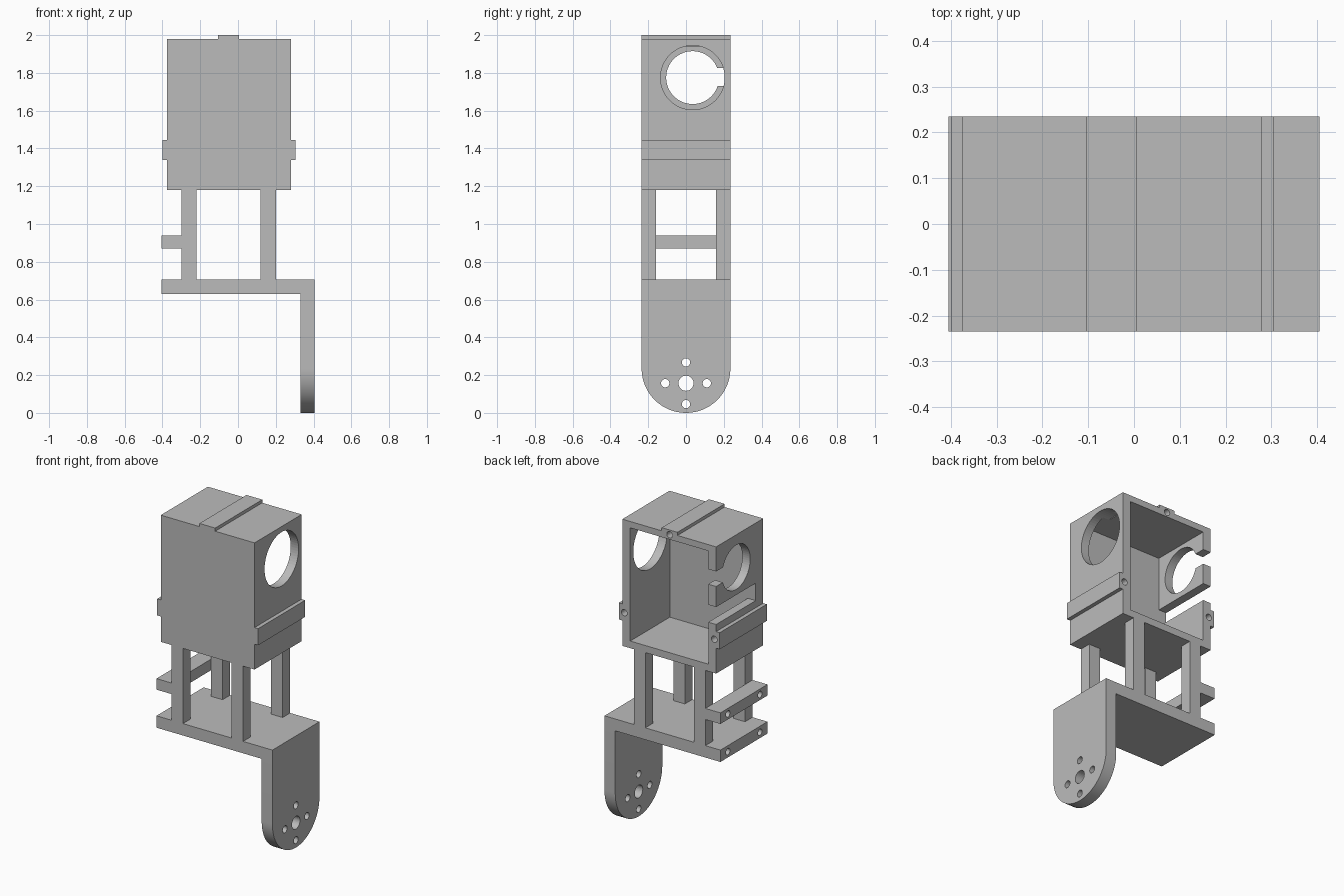
import bpy, bmesh, math
from mathutils import Matrix, Vector

old = bpy.data.objects.get("Cube")
if old:
    bpy.data.objects.remove(old, do_unlink=True)

grey = bpy.data.materials.new("plain grey")
grey.use_nodes = True
grey.diffuse_color = (0.5, 0.5, 0.5, 1)
grey.node_tree.nodes["Principled BSDF"].inputs["Base Color"].default_value = (0.5, 0.5, 0.5, 1)


def finish(name, bm):
    bmesh.ops.recalc_face_normals(bm, faces=bm.faces[:])
    mesh = bpy.data.meshes.new(name)
    bm.to_mesh(mesh)
    bm.free()
    mesh.materials.append(grey)
    obj = bpy.data.objects.new(name, mesh)
    bpy.context.collection.objects.link(obj)
    return obj


def box(name, x, y, z):
    """Block spanning the (low, high) pairs x, y and z."""
    bm = bmesh.new()
    bmesh.ops.create_cube(bm, size=1)
    for v in bm.verts:
        v.co = Vector([(a + b) / 2 + c * (b - a) for (a, b), c in zip((x, y, z), v.co)])
    return finish(name, bm)


def rod(name, axis, centre, radius, length, sides=32):
    """Cylinder along the x or y axis."""
    turn = Matrix.Rotation(math.pi / 2, 4, "Y" if axis == "x" else "X")
    bm = bmesh.new()
    bmesh.ops.create_cone(bm, cap_ends=True, segments=sides, radius1=radius, radius2=radius,
                          depth=length, matrix=Matrix.Translation(centre) @ turn)
    return finish(name, bm)


def cut(targets, cutter):
    cutter.hide_render = True
    cutter.hide_viewport = True
    cutter.display_type = "WIRE"
    for target in targets:
        mod = target.modifiers.new(cutter.name, "BOOLEAN")
        mod.operation = "DIFFERENCE"
        mod.solver = "EXACT"
        mod.object = cutter


D = 0.235            # half depth
DEPTH = (-D, D)
LEFT, RIGHT = -0.375, 0.28
BOTTOM, TOP = 1.18, 1.98

# Housing, open at the back
housing = box("housing", (LEFT, RIGHT), DEPTH, (BOTTOM, TOP))
cut([housing], box("housing_cavity", (LEFT + 0.055, RIGHT - 0.055), (-0.16, 0.4), (BOTTOM + 0.045, 1.94)))

# Round opening on one side, open clip and notch on the other
cut([housing], rod("round_opening_cutter", "x", (RIGHT, 0.035, 1.775), 0.17, 0.2, 64))
cut([housing], rod("clip_opening_cutter", "x", (LEFT, 0.035, 1.775), 0.14, 0.2, 64))
cut([housing], box("clip_slot_cutter", (LEFT - 0.1, LEFT + 0.1), (0.1, 0.4), (1.73, 1.825)))
cut([housing], box("notch_cutter", (LEFT - 0.1, LEFT + 0.1), (-0.16, 0.4), (1.49, 1.6)))

# Outer rails, each with a screw hole from the back
rails = [
    ("left_rail", (RIGHT, 0.305), (1.34, 1.445), (0.267, 1.393)),
    ("right_rail", (-0.4, LEFT), (1.34, 1.445), (-0.362, 1.393)),
    ("top_rail", (-0.105, 0.005), (TOP, 2.0), (-0.05, 1.97)),
]
for name, x, z, (hx, hz) in rails:
    rail = box(name, x, DEPTH, z)
    cut([rail, housing], rod(name + "_hole", "y", (hx, D, hz), 0.02, 0.2))

# Four posts
for side, x in (("right", (-0.3, -0.22)), ("left", (0.12, 0.2))):
    for end, y in (("front", (-D, -0.16)), ("back", (0.16, D))):
        box(f"{end}_{side}_post", x, y, (0.705, BOTTOM))

# Base plate and side bar with screw holes in their ends
plate = box("base_plate", (-0.405, 0.33), DEPTH, (0.63, 0.705))
bar = box("side_bar", (-0.405, -0.3), DEPTH, (0.87, 0.94))
for part, z in ((plate, 0.667), (bar, 0.905)):
    for y in (-0.16, 0.16):
        cut([part], rod(part.name + "_hole", "x", (-0.405, y, z), 0.02, 0.16))

# Hanging arm with rounded end
bm = bmesh.new()
outline = [(D, 0.705), (-D, 0.705)]
for i in range(33):
    a = math.pi + math.pi * i / 32
    outline.append((D * math.cos(a), D + D * math.sin(a)))
face = bm.faces.new([bm.verts.new((0.33, y, z)) for y, z in outline])
swept = bmesh.ops.extrude_face_region(bm, geom=[face])["geom"]
bmesh.ops.translate(bm, vec=(0.075, 0, 0), verts=[v for v in swept if isinstance(v, bmesh.types.BMVert)])
arm = finish("hanging_arm", bm)

# Horn holes in the arm
cut([arm], rod("arm_centre_hole", "x", (0.367, 0, 0.157), 0.04, 0.3))
for i in range(4):
    a = i * math.pi / 2
    pos = (0.367, 0.11 * math.cos(a), 0.157 + 0.11 * math.sin(a))
    cut([arm], rod("arm_small_hole", "x", pos, 0.022, 0.3))

# Smooth the rounded end
bpy.ops.object.select_all(action="DESELECT")
arm.select_set(True)
bpy.context.view_layer.objects.active = arm
bpy.ops.object.shade_smooth_by_angle(angle=math.radians(30))
